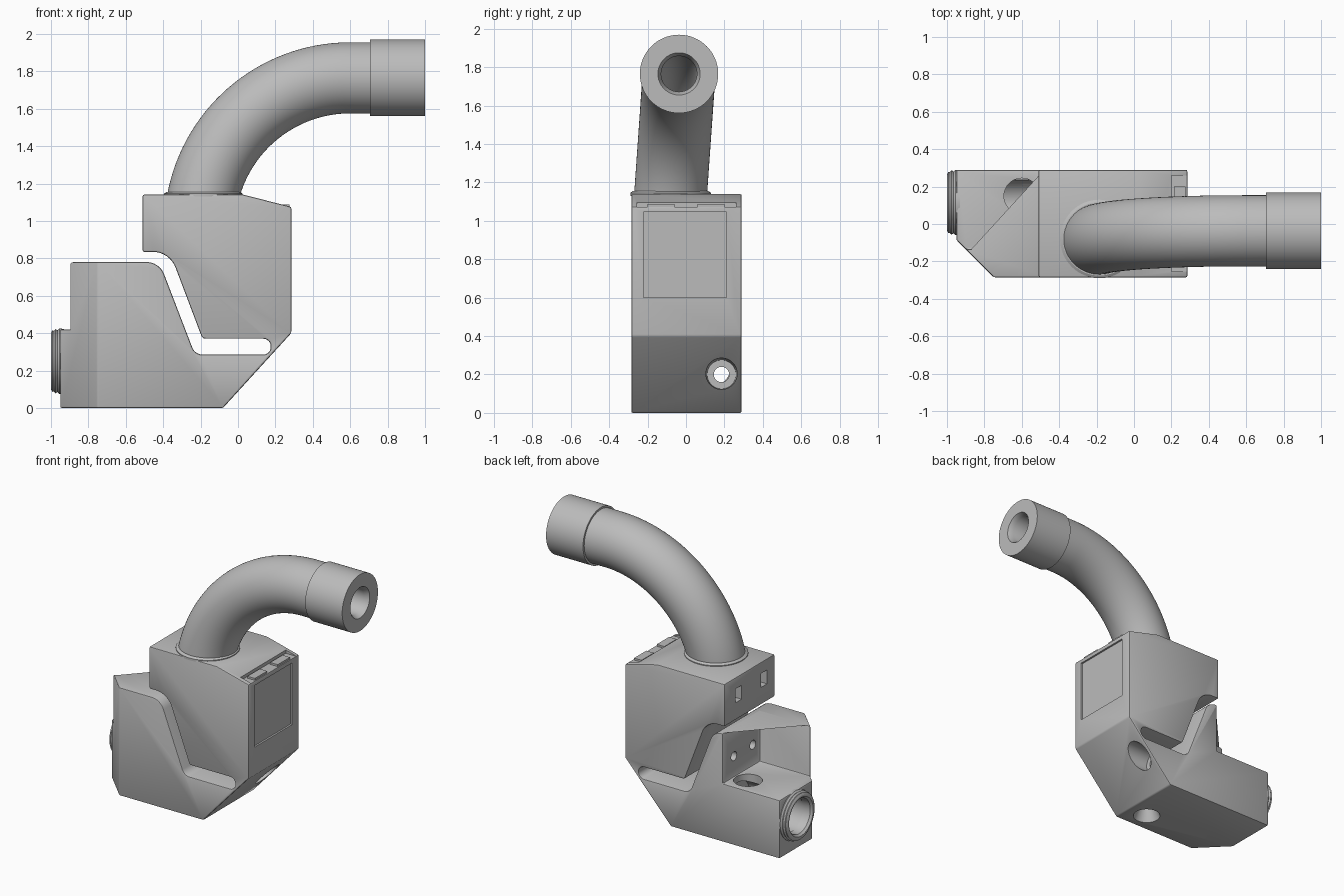
import bpy, bmesh
from math import sin, cos, tan, pi, radians
from mathutils import Vector

cube = bpy.data.objects.get("Cube")
if cube:
    bpy.data.objects.remove(cube)

grey = bpy.data.materials.new("plain_grey")
grey.use_nodes = True
grey.diffuse_color = (0.5, 0.5, 0.5, 1)
grey.node_tree.nodes["Principled BSDF"].inputs["Base Color"].default_value = (0.5, 0.5, 0.5, 1)


def finish(name, bm):
    bmesh.ops.recalc_face_normals(bm, faces=bm.faces)
    mesh = bpy.data.meshes.new(name)
    bm.to_mesh(mesh)
    bm.free()
    mesh.materials.append(grey)
    ob = bpy.data.objects.new(name, mesh)
    bpy.context.collection.objects.link(ob)
    return ob


def activate(ob):
    bpy.ops.object.select_all(action='DESELECT')
    ob.select_set(True)
    bpy.context.view_layer.objects.active = ob


def smooth(ob):
    activate(ob)
    bpy.ops.object.shade_smooth_by_angle(angle=radians(28))


def rounded(corners, steps=8):
    """Polygon with the given fillet radius at each corner."""
    out = []
    for i, (x, z, r) in enumerate(corners):
        p = Vector((x, z))
        if not r:
            out.append(p)
            continue
        a = (Vector(corners[i - 1][:2]) - p).normalized()
        b = (Vector(corners[(i + 1) % len(corners)][:2]) - p).normalized()
        half = a.angle(b) / 2
        centre = p + (a + b).normalized() * (r / sin(half))
        start, end = p + a * (r / tan(half)), p + b * (r / tan(half))
        for k in range(steps + 1):
            mid = start.lerp(end, k / steps) - centre
            out.append(centre + mid.normalized() * r)
    return out


def prism(name, points, place, depth):
    """Extrude a flat outline; place maps its 2D points to 3D."""
    bm = bmesh.new()
    face = bm.faces.new([bm.verts.new(place(p)) for p in points])
    new = bmesh.ops.extrude_face_region(bm, geom=[face])["geom"]
    bmesh.ops.translate(bm, vec=depth, verts=[v for v in new if isinstance(v, bmesh.types.BMVert)])
    return finish(name, bm)


def box(name, lo, hi):
    lo, hi = Vector(lo), Vector(hi)
    bm = bmesh.new()
    bmesh.ops.create_cube(bm, size=1)
    bmesh.ops.scale(bm, vec=hi - lo, verts=bm.verts)
    bmesh.ops.translate(bm, vec=(lo + hi) / 2, verts=bm.verts)
    return finish(name, bm)


def cone(name, p0, p1, r0, r1):
    p0, p1 = Vector(p0), Vector(p1)
    bm = bmesh.new()
    bmesh.ops.create_cone(bm, cap_ends=True, segments=40, radius1=r0, radius2=r1, depth=(p1 - p0).length)
    turn = (p1 - p0).to_track_quat('Z', 'Y').to_matrix()
    bmesh.ops.rotate(bm, matrix=turn, verts=bm.verts)
    bmesh.ops.translate(bm, vec=(p0 + p1) / 2, verts=bm.verts)
    return finish(name, bm)


def skin(name, rings):
    """Closed tube wall through a looping list of rings."""
    bm = bmesh.new()
    rows = [[bm.verts.new(p) for p in ring] for ring in rings]
    n = len(rows[0])
    for i, row in enumerate(rows):
        prev = rows[i - 1]
        for j in range(n):
            k = (j + 1) % n
            bm.faces.new((prev[j], prev[k], row[k], row[j]))
    ob = finish(name, bm)
    smooth(ob)
    return ob


def ring(centre, side, up, r, n=64):
    return [centre + r * (cos(2 * pi * i / n) * side + sin(2 * pi * i / n) * up) for i in range(n)]


def lathe_x(name, profile, y, z):
    return skin(name, [ring(Vector((x, y, z)), Vector((0, 1, 0)), Vector((0, 0, 1)), r) for x, r in profile])


def cut(ob, cutter):
    mod = ob.modifiers.new("cut", 'BOOLEAN')
    mod.operation, mod.solver, mod.object = 'DIFFERENCE', 'EXACT', cutter
    activate(ob)
    bpy.ops.object.modifier_apply(modifier=mod.name)
    bpy.data.objects.remove(cutter)


# Main housing: side profile with the stepped slot between its two halves
FRONT, BACK = -0.285, 0.29
outline = rounded([
    (-0.51, 1.14, 0), (0.03, 1.14, 0), (0.285, 1.075, 0), (0.285, 0.4, 0),
    (-0.08, 0, 0), (-0.95, 0, 0), (-0.95, 0.78, 0), (-0.42, 0.78, 0.1),
    (-0.23, 0.285, 0.06), (0.175, 0.285, 0.04), (0.175, 0.37, 0.04),
    (-0.19, 0.37, 0.025), (-0.366, 0.835, 0.13), (-0.51, 0.835, 0)])
body = prism("housing", outline, lambda p: (p.x, FRONT, p.y), (0, BACK - FRONT, 0))

# Slanted front corner and the open shelf behind the front wall
cut(body, prism("corner_cutter", [Vector(p) for p in ((-1.05, 0.015), (-0.65, -0.385), (-1.05, -0.385))],
                lambda p: (p.x, p.y, -0.1), (0, 0, 0.91)))
cut(body, box("shelf_cutter", (-1.1, -0.135, 0.42), (-0.495, 0.4, 0.81)))

# Softened edges
bevel = body.modifiers.new("edges", 'BEVEL')
bevel.width, bevel.segments, bevel.limit_method = 0.009, 2, 'ANGLE'
bevel.angle_limit = radians(32)
bevel.use_clamp_overlap = False
activate(body)
bpy.ops.object.modifier_apply(modifier=bevel.name)

# Side port bore, shelf hole and cross passage
PY, PZ = 0.115, 0.25
cut(body, cone("bore_cutter", (-1.1, PY, PZ), (-0.5, PY, PZ), 0.125, 0.125))
cut(body, cone("shelf_hole_cutter", (-0.6, 0.15, 0.5), (-0.6, 0.15, 0.22), 0.095, 0.095))
cut(body, cone("passage_cutter", (0.3, 0.185, 0.2), (-0.6, 0.185, 0.2), 0.04, 0.04))
cut(body, cone("slope_hole_cutter", (0.3, 0.185, 0.2), (-0.02, 0.185, 0.2), 0.092, 0.075))
# Countersunk hole underneath
cut(body, cone("bottom_hole_cutter", (-0.23, -0.14, -0.01), (-0.23, -0.14, 0.1), 0.095, 0.05))

# Screw holes above the shelf and latch windows in the upper block
for y in (0.16, -0.055):
    cut(body, cone("screw_cutter", (-0.6, y, 0.57), (-0.43, y, 0.57), 0.032, 0.032))
for y in (0.13, -0.16):
    cut(body, box("window_cutter", (-0.6, y - 0.035, 0.96), (-0.45, y + 0.035, 1.06)))

# Recessed door panel and the latch pocket above it
cut(body, box("panel_cutter", (0.272, -0.22, 0.6), (0.4, 0.21, 1.045)))
cut(body, box("pocket_cutter", (0.2, -0.255, 1.073), (0.4, 0.26, 1.2)))
smooth(body)
for y in (-0.13, 0.13):
    box("latch_tab", (0.215, y - 0.07, 1.07), (0.275, y + 0.07, 1.087))

# Threaded port on the side
lathe_x("side_port", [(-0.93, 0.172), (-0.955, 0.175), (-0.965, 0.165), (-0.975, 0.172),
                      (-0.985, 0.162), (-0.992, 0.165), (-1.0, 0.15), (-1.0, 0.138),
                      (-0.985, 0.125), (-0.93, 0.12)], PY, PZ)

# Bent pipe, its plane leaning slightly backwards
R, CX, CZ = 0.805, 0.6, 0.96


def lean(x, z):
    return Vector((x, -0.08 + (z - 1.14) * 0.07, z))


stations = []
for i in range(33):
    a = radians(8 + 82 * i / 32)
    stations.append((lean(CX - R * cos(a), CZ + R * sin(a)), Vector((-cos(a), 0, sin(a)))))
stations.append((lean(0.71, CZ + R), Vector((0, 0, 1))))
side = Vector((0, 1, 0))
skin("bent_pipe", [ring(c, side, u, 0.19) for c, u in stations]
     + [ring(c, side, u, 0.095) for c, u in reversed(stations)])

# Foot ring where the pipe enters the housing
foot = [(1.13, 0.21), (1.146, 0.21), (1.155, 0.196), (1.155, 0.15), (1.13, 0.15)]
skin("pipe_foot", [ring(Vector((-0.185, -0.08, z)), Vector((1, 0, 0)), side, r) for z, r in foot])

# End collar with a chamfered bore
lathe_x("end_collar", [(0.705, 0.204), (1.0, 0.204), (1.0, 0.11), (0.965, 0.093), (0.705, 0.093)],
        lean(0, CZ + R).y, CZ + R)
